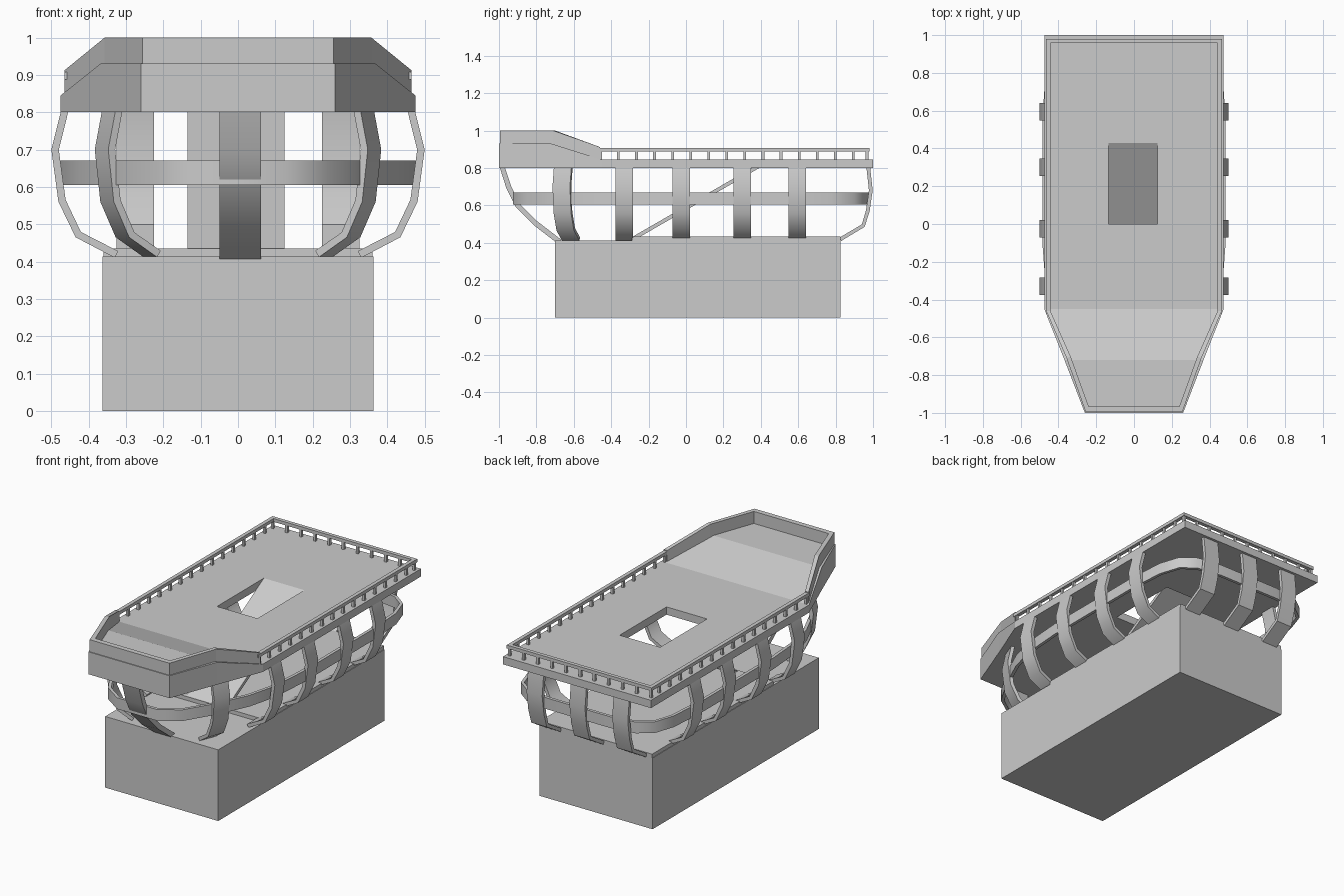
import bpy, bmesh
from mathutils import Vector

if "Cube" in bpy.data.objects:
    bpy.data.objects.remove(bpy.data.objects["Cube"])


def finish(name, bm, smooth=False):
    bmesh.ops.recalc_face_normals(bm, faces=bm.faces)
    me = bpy.data.meshes.new(name)
    bm.to_mesh(me)
    bm.free()
    ob = bpy.data.objects.new(name, me)
    bpy.context.collection.objects.link(ob)
    bpy.ops.object.select_all(action='DESELECT')
    ob.select_set(True)
    bpy.context.view_layer.objects.active = ob
    if smooth:
        bpy.ops.object.shade_smooth_by_angle(angle=0.7)
    return ob


def sweep(name, sections, closed=False, smooth=False):
    """Skin a row of equal cross-sections into one solid."""
    bm = bmesh.new()
    rings = [[bm.verts.new(p) for p in s] for s in sections]
    n = len(rings[0])
    pairs = list(zip(rings, rings[1:])) + ([(rings[-1], rings[0])] if closed else [])
    for a, b in pairs:
        for i in range(n):
            bm.faces.new((a[i], a[(i + 1) % n], b[(i + 1) % n], b[i]))
    if not closed:
        bm.faces.new(rings[0])
        bm.faces.new(rings[-1])
    return finish(name, bm, smooth)


def add_box(bm, x0, x1, y0, y1, z0, z1):
    vs = bmesh.ops.create_cube(bm, size=1)['verts']
    for v in vs:
        v.co = ((x0 + x1) / 2 + v.co.x * (x1 - x0),
                (y0 + y1) / 2 + v.co.y * (y1 - y0),
                (z0 + z1) / 2 + v.co.z * (z1 - z0))


def box(name, *dims):
    bm = bmesh.new()
    add_box(bm, *dims)
    return finish(name, bm)


def rib(name, x, y, nx, ny, profile, width=0.1, thick=0.02):
    """Curved strap: profile is (outward offset, z) from the deck edge point."""
    n = Vector((nx, ny, 0)).normalized()
    side = Vector((-n.y, n.x, 0)) * width / 2
    secs = []
    for i, (o, z) in enumerate(profile):
        a, b = profile[max(i - 1, 0)], profile[min(i + 1, len(profile) - 1)]
        t = Vector((b[0] - a[0], b[1] - a[1])).normalized()
        inward = n * (t.y * thick) + Vector((0, 0, -t.x * thick))
        if i == 0:
            inward = -n * thick
        p = Vector((x, y, z)) + n * o
        secs.append([p - side, p + side, p + side + inward, p - side + inward])
    sweep(name, secs, smooth=True)


# base block with raised floor
box("base_block", -0.363, 0.363, -0.70, 0.825, 0, 0.413)
box("raised_floor", -0.36, 0.36, -0.29, 0.825, 0.40, 0.435)

# deck with raised bow
deck = sweep("deck", [[(-w, y, 0.80), (w, y, 0.80), (w, y, z), (-w, y, z)]
                      for y, w, z in ((1, .475, .845), (-.45, .475, .845),
                                      (-.72, .368, .93), (-1, .26, .93))])

# hatch opening
cutter = box("hatch_cutter", -0.135, 0.125, 0.0, 0.43, 0.7, 0.95)
cutter.hide_render = True
mod = deck.modifiers.new("hatch", 'BOOLEAN')
mod.operation = 'DIFFERENCE'
mod.solver = 'EXACT'
mod.object = cutter
bpy.context.view_layer.objects.active = deck
bpy.ops.object.modifier_apply(modifier="hatch")
bpy.data.objects.remove(cutter)

# ramp from floor to hatch
sweep("ramp", [[(x, -0.29, 0.43), (x, -0.25, 0.43), (x, 0.43, 0.822), (x, 0.43, 0.845)]
               for x in (-0.135, 0.125)])

# bow bulwark: outer x, y, inner x, y, bottom, top
half = [(.465, -.46, .443, -.46, .83, .912),
        (.357, -.71, .336, -.70, .92, 1.0),
        (.256, -.995, .24, -.965, .92, 1.0)]
path = half + [(-a, b, -c, d, e, f) for a, b, c, d, e, f in reversed(half)]
sweep("bow_bulwark", [[(a, b, e), (a, b, f), (c, d, f), (c, d, e)]
                      for a, b, c, d, e, f in path])

# hand rail round the sides and stern
path = [(.465, -.475, .443, -.475), (.465, .98, .443, .958),
        (-.465, .98, -.443, .958), (-.465, -.475, -.443, -.475)]
sweep("hand_rail", [[(a, b, .888), (a, b, .907), (c, d, .907), (c, d, .888)]
                    for a, b, c, d in path])

# rail posts
bm = bmesh.new()
R = 0.007
spots = [(s * 0.454, -0.458 + i * 0.0966) for s in (-1, 1) for i in range(1, 15)]
spots += [(-0.454 + i * 0.908 / 10, 0.968) for i in range(11)]
spots += [(s * 0.454, -0.455) for s in (-1, 1)]
for x, y in spots:
    add_box(bm, x - R, x + R, y - R, y + R, 0.84, 0.89)
finish("rail_posts", bm)

# hull ribs
side_prof = [(0, .80), (.025, .70), (.006, .56), (-.04, .465), (-.145, .41)]
bow_side_prof = [(0, .80), (.02, .70), (.004, .56), (-.04, .465), (-.12, .412)]
bow_prof = [(0, .80), (-.035, .69), (-.085, .59), (-.18, .495), (-.31, .395)]
stern_prof = [(0, .80), (.013, .68), (-.003, .57), (-.03, .485), (-.155, .41)]
for s, tag in ((-1, "left"), (1, "right")):
    for i, y in enumerate((-0.33, -0.025, 0.30, 0.595)):
        rib(f"{tag}_rib_{i + 1}", s * 0.475, y, s, 0, side_prof, 0.093)
    rib(f"{tag}_bow_rib", s * 0.347, -0.66, s * 0.93, -0.36, bow_side_prof)
    rib(f"{tag}_stern_rib", s * 0.275, 0.985, 0, 1, stern_prof)
rib("bow_rib", 0.006, -0.995, 0, -1, bow_prof, 0.11, 0.028)
rib("middle_stern_rib", 0, 0.985, 0, 1, stern_prof)

# horizontal band running round the hull
half = [(.13, -.925), (.24, -.85), (.345, -.675), (.425, -.50), (.468, -.33), (.485, -.1),
        (.485, .55), (.47, .78), (.43, .90), (.35, .96), (.2, .983)]
loop = half + [(-x, y) for x, y in reversed(half)]
secs = []
for i, (x, y) in enumerate(loop):
    a, b = Vector(loop[i - 1]), Vector(loop[(i + 1) % len(loop)])
    t = (b - a).normalized()
    ix, iy = x - t.y * 0.018, y + t.x * 0.018
    secs.append([(x, y, .605), (x, y, .67), (ix, iy, .67), (ix, iy, .605)])
sweep("hull_band", secs, closed=True, smooth=True)
